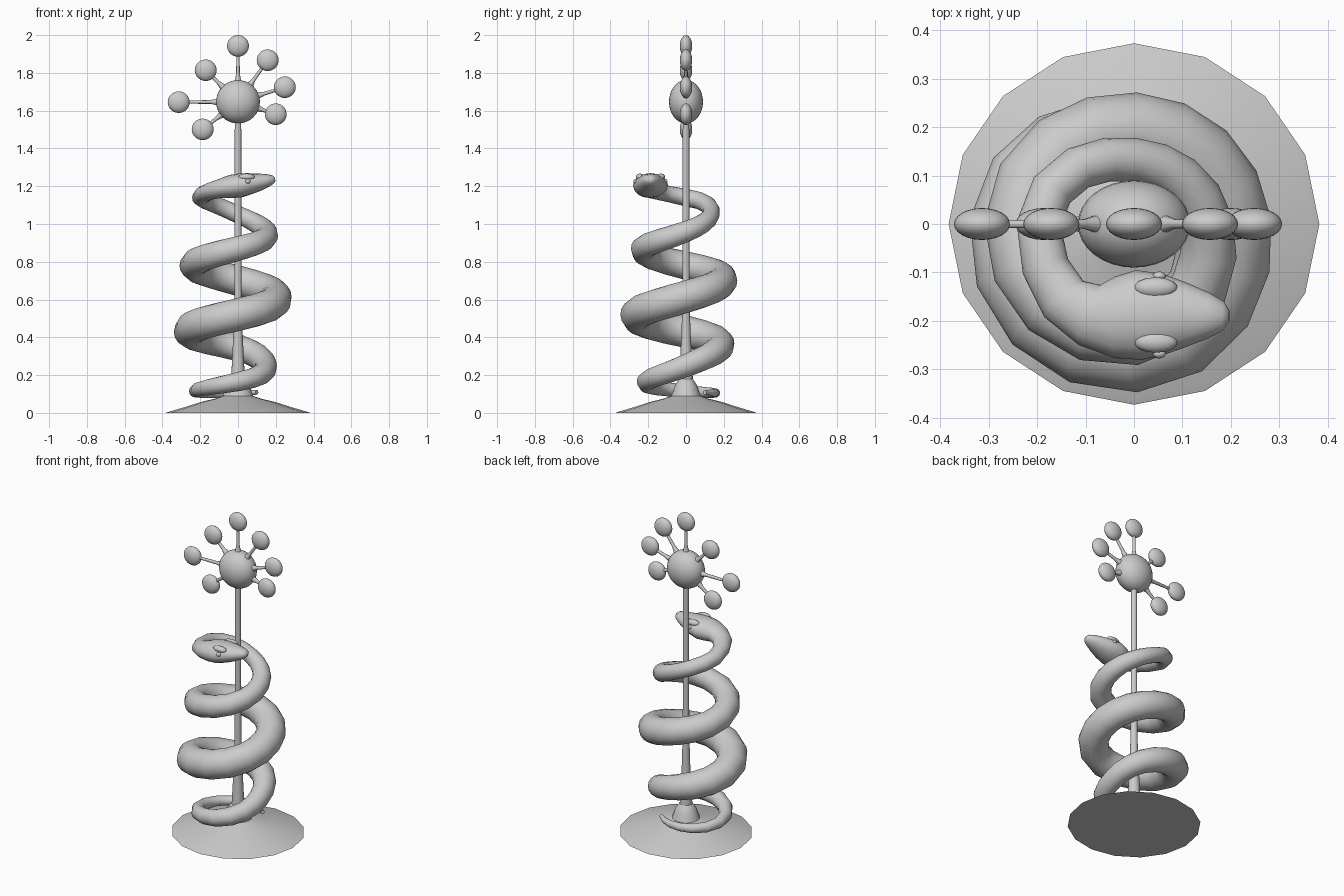
import bpy, bmesh, math
from mathutils import Vector, Matrix

if "Cube" in bpy.data.objects:
    bpy.data.objects.remove(bpy.data.objects["Cube"])

Z = Vector((0, 0, 1))


def finish(name, bm, angle=50):
    bmesh.ops.recalc_face_normals(bm, faces=bm.faces)
    me = bpy.data.meshes.new(name)
    bm.to_mesh(me)
    bm.free()
    ob = bpy.data.objects.new(name, me)
    bpy.context.collection.objects.link(ob)
    bpy.ops.object.select_all(action='DESELECT')
    ob.select_set(True)
    bpy.context.view_layer.objects.active = ob
    bpy.ops.object.shade_smooth_by_angle(angle=math.radians(angle))
    return ob


def skin(name, rings, angle=50):
    """Bridge equal-sized rings of points and cap both ends."""
    bm = bmesh.new()
    vs = [[bm.verts.new(p) for p in ring] for ring in rings]
    n = len(vs[0])
    for a, b in zip(vs, vs[1:]):
        for i in range(n):
            j = (i + 1) % n
            bm.faces.new((a[i], a[j], b[j], b[i]))
    bm.faces.new(vs[0])
    bm.faces.new(vs[-1])
    return finish(name, bm, angle)


def turned(name, profile, sides, mat=None, squash=1.0, angle=50):
    """Revolve (radius, height) points round z."""
    mat = mat or Matrix()
    rings = []
    for r, z in profile:
        rings.append([mat @ Vector((r * math.cos(t), r * squash * math.sin(t), z))
                      for t in (2 * math.pi * i / sides for i in range(sides))])
    return skin(name, rings, angle)


def ellipsoid(name, centre, size, u=24, v=14):
    bm = bmesh.new()
    bmesh.ops.create_uvsphere(bm, u_segments=u, v_segments=v, radius=1)
    bm.transform(Matrix.Translation(centre) @ Matrix.Diagonal((*size, 1)))
    return finish(name, bm, 180)


# flared 16-sided foot with a domed collar
turned("base", [(0.383, 0), (0.37, 0.005), (0.29, 0.028), (0.195, 0.058), (0.12, 0.076),
                (0.08, 0.09), (0.072, 0.112), (0.062, 0.142), (0.048, 0.165), (0.036, 0.18)],
       16, squash=0.975)

# tapering pole
turned("pole", [(0.037, 0.17), (0.033, 0.25), (0.023, 0.45), (0.019, 0.65), (0.017, 1.6)], 16)

# hub, spokes and flattened balls
hub = Vector((0, 0, 1.647))
ellipsoid("hub", hub, (0.116, 0.09, 0.115), 32, 16)
balls = [(0, 1.943), (0.157, 1.867), (0.248, 1.724), (0.2, 1.581),
         (-0.187, 1.501), (-0.314, 1.645), (-0.171, 1.814)]
for i, (x, z) in enumerate(balls):
    c = Vector((x, 0, z))
    d = c - hub
    mat = Matrix.Translation(hub) @ Z.rotation_difference(d).to_matrix().to_4x4()
    turned(f"spoke_{i + 1}", [(0.022, 0.095), (0.015, 0.122), (0.01, 0.145),
                              (0.008, d.length - 0.03)], 10, mat)
    ellipsoid(f"ball_{i + 1}", c, (0.058, 0.033, 0.057))

# serpent head and neck stations: x, y, z, half width, half height
stations = [(0.197, -0.190, 1.236, 0.012, 0.010), (0.185, -0.190, 1.235, 0.030, 0.023),
            (0.155, -0.189, 1.230, 0.047, 0.035), (0.110, -0.188, 1.221, 0.066, 0.047),
            (0.060, -0.187, 1.213, 0.084, 0.057), (0.010, -0.188, 1.204, 0.093, 0.064),
            (-0.040, -0.193, 1.198, 0.084, 0.061), (-0.092, -0.188, 1.188, 0.066, 0.051),
            (-0.145, -0.155, 1.174, 0.055, 0.045), (-0.183, -0.088, 1.158, 0.049, 0.043)]

# coil keys, one per quarter turn from the left side down: path radius, z, thickness
keys = [(0.197, 1.14, 0.046), (0.132, 1.05, 0.046), (0.150, 0.96, 0.056), (0.227, 0.87, 0.065),
        (0.236, 0.78, 0.074), (0.192, 0.70, 0.080), (0.199, 0.615, 0.085), (0.262, 0.52, 0.086),
        (0.255, 0.43, 0.085), (0.180, 0.345, 0.071), (0.146, 0.25, 0.060), (0.211, 0.165, 0.050),
        (0.226, 0.115, 0.033), (0.153, 0.105, 0.021), (0.140, 0.115, 0.004)]


def spline(a, b, c, d, t):
    return 0.5 * (2 * b + (c - a) * t + (2 * a - 5 * b + 4 * c - d) * t * t
                  + (3 * b - a - 3 * c + d) * t ** 3)


STEPS = 4
last = len(keys) - 1
for s in range((last - 1) * STEPS + 3):
    k, t = divmod(s, STEPS)
    near = [keys[min(max(k + o, 0), last)] for o in (-1, 0, 1, 2)]
    R, z, w = (spline(*col, t / STEPS) for col in zip(*near))
    th = math.pi - math.pi / 2 * s / STEPS
    stations.append((R * math.cos(th), R * math.sin(th), z, w, w))

# sweep an oval section through the stations
pts = [Vector(s[:3]) for s in stations]
rings = []
for i, (p, s) in enumerate(zip(pts, stations)):
    tan = (pts[min(i + 1, len(pts) - 1)] - pts[max(i - 1, 0)]).normalized()
    side = tan.cross(Z).normalized()
    up = side.cross(tan)
    rings.append([p + side * s[3] * math.cos(a) + up * s[4] * math.sin(a)
                  for a in (2 * math.pi * j / 16 for j in range(16))])
skin("serpent", rings, 75)

# eyes and brow ridges on both sides of the head
for name, sgn in (("left", 1), ("right", -1)):
    ellipsoid(f"{name}_eye", (0.052, -0.188 + sgn * 0.08, 1.226), (0.014, 0.01, 0.012), 12, 8)
    ellipsoid(f"{name}_brow", (0.045, -0.188 + sgn * 0.056, 1.249), (0.045, 0.022, 0.018), 14, 8)
